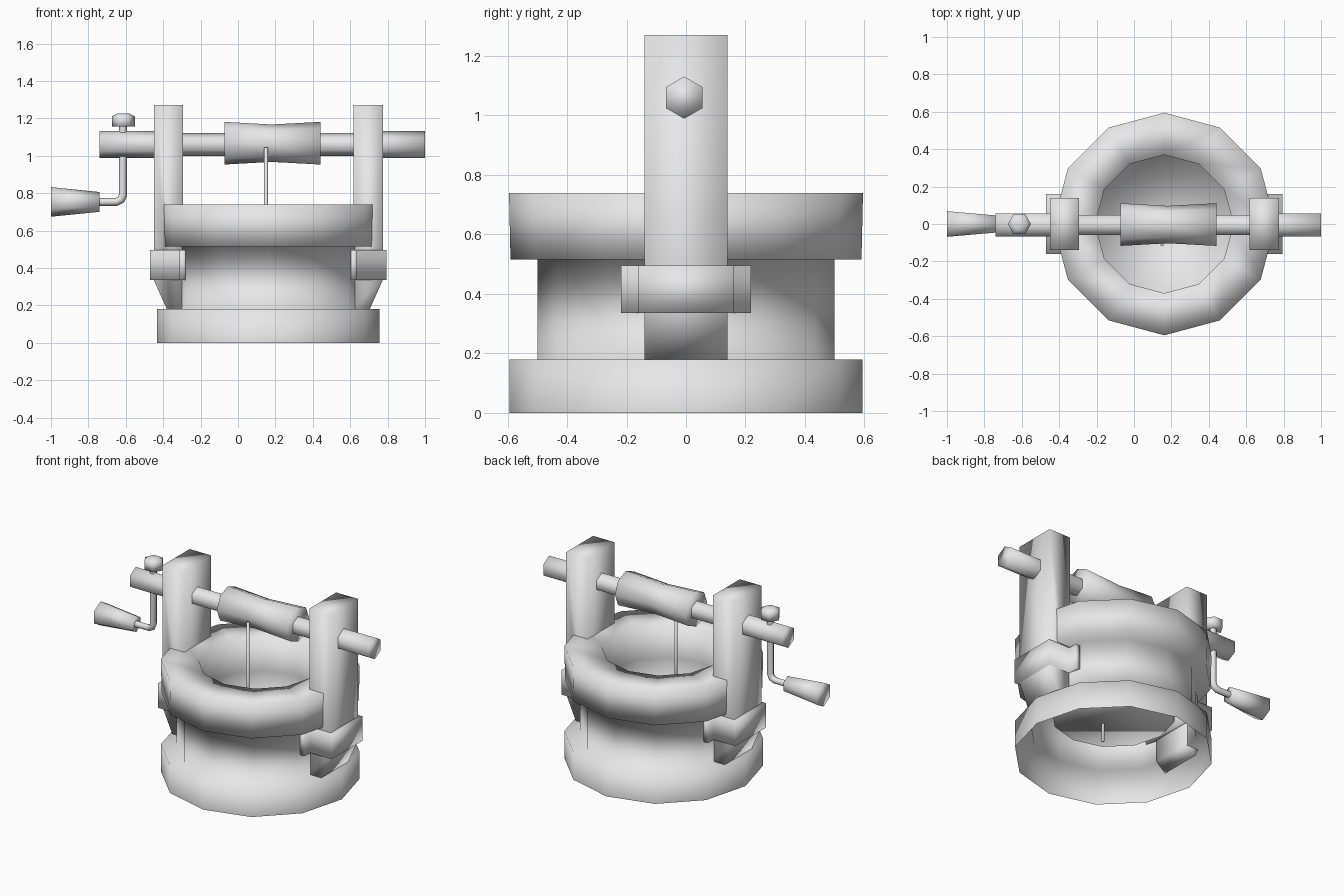
import bpy, bmesh, math
from mathutils import Matrix, Vector

cube = bpy.data.objects.get("Cube")
if cube:
    bpy.data.objects.remove(cube, do_unlink=True)

grey = bpy.data.materials.new("plain_grey")
grey.use_nodes = True
grey.diffuse_color = (0.8, 0.8, 0.8, 1)
grey.node_tree.nodes["Principled BSDF"].inputs["Base Color"].default_value = (0.8, 0.8, 0.8, 1)

CX = 0.162          # axis of the well
AXLE_Z = 1.06
ALONG_X = Matrix.Rotation(math.pi / 2, 4, 'Y')


def finish(name, bm):
    for f in bm.faces:
        f.smooth = True
    mesh = bpy.data.meshes.new(name)
    bm.to_mesh(mesh)
    bm.free()
    mesh.materials.append(grey)
    ob = bpy.data.objects.new(name, mesh)
    bpy.context.collection.objects.link(ob)
    return ob


def lathe(name, profile, sides, place, cap_start=True, cap_end=True):
    """Turn (radius, height) points, listed upward on the outside, about local z."""
    bm = bmesh.new()
    rings = []
    for r, h in profile:
        rings.append([bm.verts.new((r * math.cos(a), r * math.sin(a), h))
                      for a in (math.tau * i / sides for i in range(sides))])
    for lo, hi in zip(rings, rings[1:]):
        for i in range(sides):
            j = (i + 1) % sides
            bm.faces.new((lo[i], lo[j], hi[j], hi[i]))
    if cap_start:
        bm.faces.new(rings[0][::-1])
    if cap_end:
        bm.faces.new(rings[-1])
    bm.transform(place)
    return finish(name, bm)


def prism(name, outline, shift):
    """Extrude a closed outline of 3D points by a vector."""
    bm = bmesh.new()
    shift = Vector(shift)
    a = [bm.verts.new(p) for p in outline]
    b = [bm.verts.new(Vector(p) + shift) for p in outline]
    bm.faces.new(a)
    bm.faces.new(b)
    for i in range(len(a)):
        j = (i + 1) % len(a)
        bm.faces.new((a[i], a[j], b[j], b[i]))
    bmesh.ops.recalc_face_normals(bm, faces=bm.faces)
    return finish(name, bm)


# Well wall: hollow foot, narrow drum and overhanging rim, open below
well_place = Matrix.Translation((CX, 0, 0))
lathe("well_wall", [(0.594, 0), (0.594, 0.18), (0.5, 0.18), (0.5, 0.515),
                    (0.59, 0.515), (0.595, 0.74), (0.37, 0.74), (0.37, 0.515)],
      12, well_place, cap_start=False, cap_end=False)

# Basin hanging inside the wall; turned from the top down so it faces inward
lathe("well_basin", [(0.37, 0.515), (0.37, 0.27)], 12, well_place, cap_start=False)

# Posts and the brackets that clasp them, one on each side
for side, label in ((-1, "right"), (1, "left")):
    post = [(0.455, 1.27), (0.612, 1.27), (0.612, 0.335), (0.52, 0.13), (0.455, 0.19)]
    prism(label + "_post", [(CX + side * d, -0.14, z) for d, z in post], (0, 0.28, 0))
    half = [(0.633, 0.16), (0.475, 0.16), (0.475, 0.218), (0.438, 0.218)]
    plan = half + [(d, -y) for d, y in reversed(half)]
    prism(label + "_bracket", [(CX + side * d, y, 0.335) for d, y in plan], (0, 0, 0.16))

# Axle, winding drum and the rope hanging off the front of the drum
axle_place = Matrix.Translation((0, -0.006, AXLE_Z)) @ ALONG_X
lathe("axle", [(0.071, -0.74), (0.071, -0.4), (0.061, -0.36), (0.061, 0.68),
               (0.071, 0.72), (0.071, 1.0)], 6, axle_place)
lathe("winding_drum", [(0.114, -0.072), (0.1, 0.18), (0.114, 0.44)], 8,
      Matrix.Translation((0, -0.003, AXLE_Z + 0.007)) @ ALONG_X)
lathe("rope", [(0.01, 0.15), (0.01, 1.045)], 6, Matrix.Translation((0.15, -0.11, 0)))

# Crank: bent rod, cap nut and tapered grip
curve = bpy.data.curves.new("crank_rod", 'CURVE')
curve.dimensions = '3D'
curve.bevel_depth = 0.022
curve.bevel_resolution = 1
curve.use_fill_caps = True
path = [(-0.615, 1.17), (-0.615, 0.79), (-0.625, 0.765), (-0.65, 0.753), (-0.75, 0.753)]
spline = curve.splines.new('POLY')
spline.points.add(len(path) - 1)
for point, (x, z) in zip(spline.points, path):
    point.co = (x, 0, z, 1)
curve.materials.append(grey)
bpy.context.collection.objects.link(bpy.data.objects.new("crank_rod", curve))

lathe("crank_nut", [(0.062, 1.155), (0.062, 1.21), (0.03, 1.227)], 6,
      Matrix.Translation((-0.613, 0, 0)))
lathe("crank_grip", [(0.079, -1.0), (0.053, -0.74)], 6,
      Matrix.Translation((0, 0, 0.753)) @ ALONG_X)
